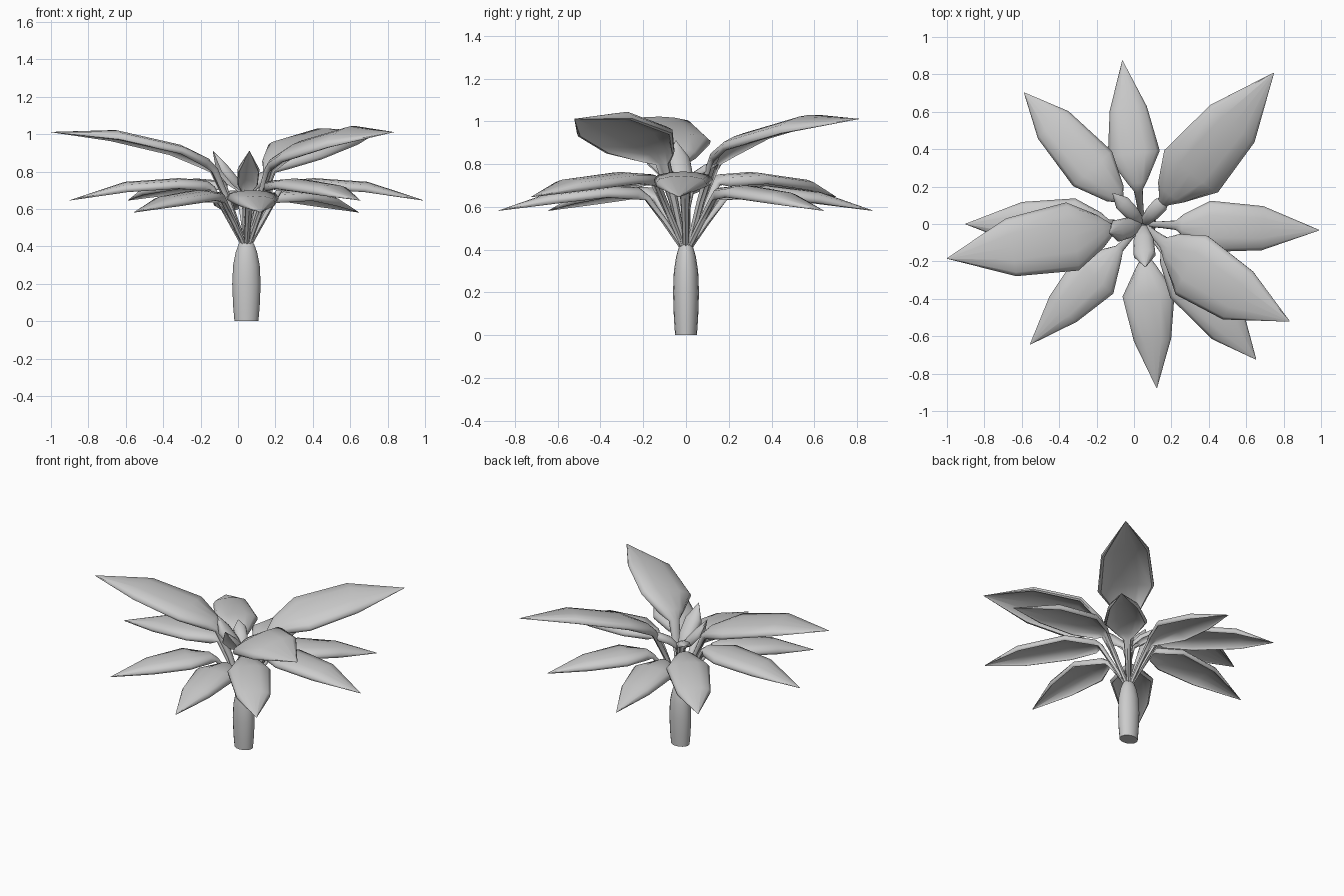
import bpy
import bmesh
import math
from mathutils import Vector

cube = bpy.data.objects.get("Cube")
if cube:
    bpy.data.objects.remove(cube, do_unlink=True)

CENTRE = Vector((0.045, 0, 0))

grey = bpy.data.materials.new("plain_grey")
grey.use_nodes = True
grey.diffuse_color = (0.6, 0.6, 0.6, 1)
grey.node_tree.nodes["Principled BSDF"].inputs["Base Color"].default_value = (0.6, 0.6, 0.6, 1)


def loft(name, rings, sharp):
    """Skin a row of closed rings and cap both ends."""
    bm = bmesh.new()
    loops = [[bm.verts.new(p) for p in ring] for ring in rings]
    n = len(loops[0])
    for a, b in zip(loops, loops[1:]):
        for i in range(n):
            bm.faces.new((a[i], a[(i + 1) % n], b[(i + 1) % n], b[i]))
    bm.faces.new(loops[0])
    bm.faces.new(loops[-1])
    bmesh.ops.recalc_face_normals(bm, faces=bm.faces)
    mesh = bpy.data.meshes.new(name)
    bm.to_mesh(mesh)
    bm.free()
    mesh.materials.append(grey)
    obj = bpy.data.objects.new(name, mesh)
    bpy.context.collection.objects.link(obj)
    bpy.ops.object.select_all(action='DESELECT')
    obj.select_set(True)
    bpy.context.view_layer.objects.active = obj
    bpy.ops.object.shade_smooth_by_angle(angle=math.radians(sharp))
    return obj


# Half of the blade section as (position across, drop): arched top, then rolled rim and hollow underside
TOP = [(0, 0), (0.45, 0.08), (0.87, 0.32), (1, 0.75)]
UNDER = [(0.98, 1.1), (0.9, 1.18), (0.84, 0.85), (0.45, 0.45), (0, 0.35)]


def leaf(name, angle, spine, reach=1.0, roll=0.0, bend=0.0):
    """Stalk and blade in one; spine holds (radius, height, half width, stalk depth)."""
    a = math.radians(angle)
    out = Vector((math.cos(a), math.sin(a), 0))
    side = Vector((-math.sin(a), math.cos(a), 0))
    longest = spine[-1][0]
    pts = [CENTRE + out * r * reach + side * bend * math.sin(math.pi * r / longest)
           + Vector((0, 0, z)) for r, z, w, d in spine]
    rings = []
    for i, (r, z, w, depth) in enumerate(spine):
        tangent = (pts[min(i + 1, len(pts) - 1)] - pts[max(i - 1, 0)]).normalized()
        turn = math.radians(roll) * min(1, w / 0.1)
        up = tangent.cross(side).normalized()
        across = side * math.cos(turn) + up * math.sin(turn)
        up = up * math.cos(turn) - side * math.sin(turn)
        lip = min(0.048, w * 0.9)
        half = [(u * w, -t * lip) for u, t in TOP]
        half += [(u * w, -t * lip - depth * (1 - u)) for u, t in UNDER]
        ring = half + [(-x, y) for x, y in half[::-1] if x > 1e-6]
        rings.append([pts[i] + across * x + up * y for x, y in ring])
    return loft(name, rings, 60)


# Trunk: an oval bulb, slightly flattened front to back
TRUNK = [(0, 0.064), (0.08, 0.071), (0.2, 0.076), (0.3, 0.071), (0.37, 0.057),
         (0.41, 0.042), (0.44, 0.02)]
loft("trunk", [[CENTRE + Vector((r * math.cos(t), 0.8 * r * math.sin(t), z))
                for t in [math.tau * k / 16 for k in range(16)]]
               for z, r in TRUNK], 50)

LOW = [(0.01, 0.42, 0.014, 0.02), (0.09, 0.54, 0.017, 0.022), (0.17, 0.65, 0.024, 0.022),
       (0.22, 0.69, 0.055, 0.012), (0.38, 0.7, 0.14, 0), (0.63, 0.67, 0.1, 0),
       (0.88, 0.583, 0.002, 0)]
MID = [(0.01, 0.42, 0.014, 0.02), (0.09, 0.57, 0.018, 0.022), (0.17, 0.72, 0.026, 0.022),
       (0.21, 0.752, 0.06, 0.012), (0.36, 0.765, 0.137, 0), (0.65, 0.745, 0.118, 0),
       (0.945, 0.647, 0.002, 0)]
# Same stalk, with the blade's shoulders further out
LONG = MID[:4] + [(0.4, 0.763, 0.14, 0), (0.72, 0.73, 0.11, 0), MID[-1]]
HIGH = [(0.01, 0.42, 0.016, 0.02), (0.08, 0.63, 0.022, 0.026), (0.155, 0.815, 0.036, 0.028),
        (0.21, 0.872, 0.09, 0.01), (0.37, 0.945, 0.185, 0), (0.71, 1.022, 0.157, 0),
        (1.06, 1.012, 0.002, 0)]
SHOOT = [(0, 0.42, 0.012, 0.015), (0.0, 0.6, 0.015, 0.018), (0.005, 0.7, 0.028, 0.015),
         (0.06, 0.765, 0.055, 0), (0.14, 0.84, 0.058, 0), (0.23, 0.91, 0.002, 0)]
# Outer shoots lie flatter
FLAT_SHOOT = SHOOT[:3] + [(0.07, 0.765, 0.04, 0), (0.15, 0.8, 0.042, 0), (0.23, 0.8, 0.002, 0)]

for k, angle in enumerate((47, 97, 227, 275)):
    leaf(f"low_leaf_{k + 1}", angle, LOW)
for k, (angle, spine) in enumerate(((132, LONG), (180, MID), (310, LONG), (358, MID))):
    leaf(f"middle_leaf_{k + 1}", angle, spine)
for k, (angle, reach, roll, bend) in enumerate(
        ((49, 1.01, 10, -0.02), (-33.5, 0.89, 16, -0.055), (190, 1.0, 1, 0))):
    leaf(f"high_leaf_{k + 1}", angle, HIGH, reach, roll, bend)
for k, (angle, spine, reach) in enumerate(
        ((274, SHOOT, 1.0), (195, SHOOT, 0.8), (134, FLAT_SHOOT, 1.0), (47, FLAT_SHOOT, 0.9))):
    leaf(f"centre_shoot_{k + 1}", angle, spine, reach)
